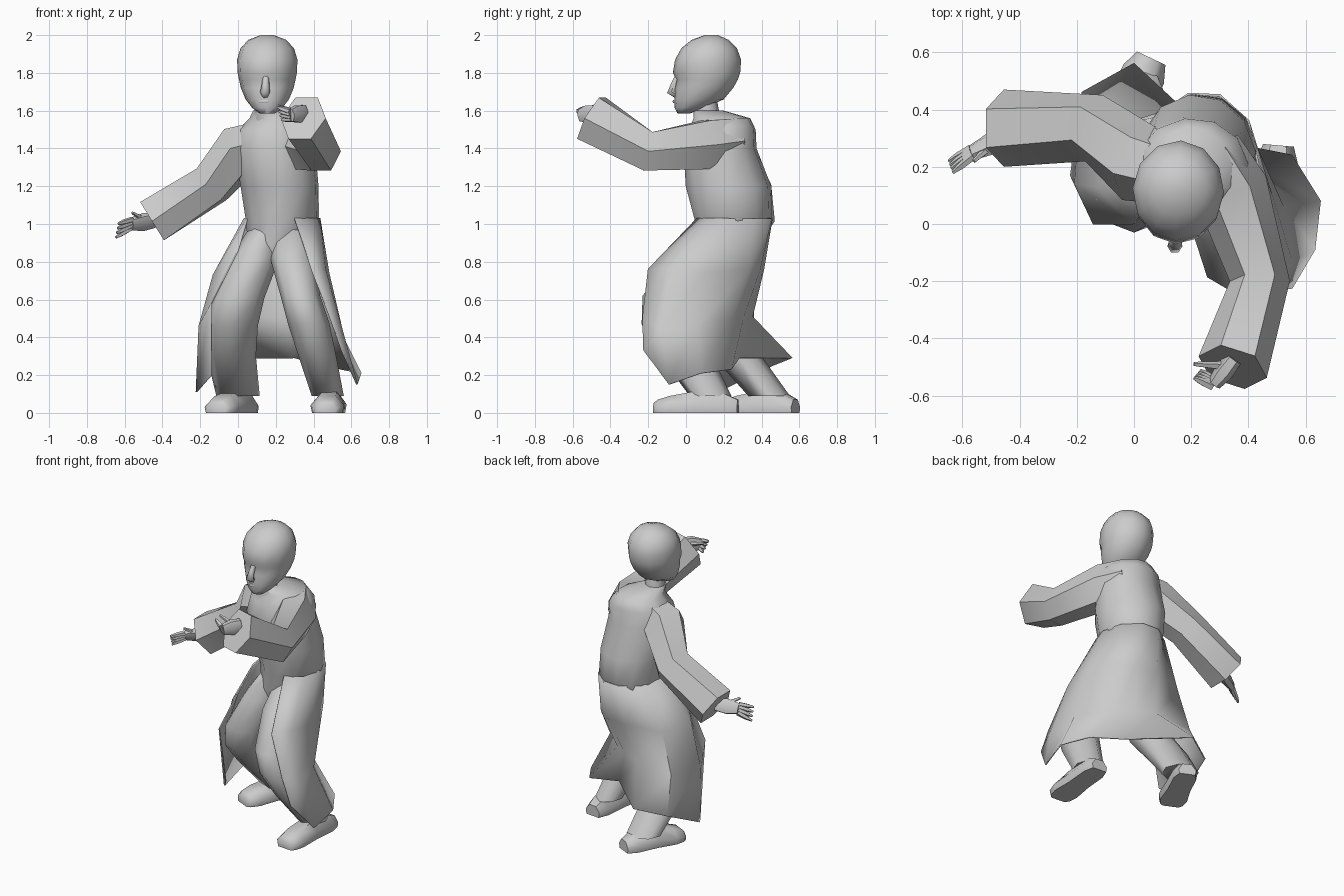
import bpy, bmesh, math
from mathutils import Vector

if "Cube" in bpy.data.objects:
    bpy.data.objects.remove(bpy.data.objects["Cube"], do_unlink=True)

GREY = bpy.data.materials.new("plain_grey")
GREY.use_nodes = True
GREY.diffuse_color = (.6, .6, .6, 1)
GREY.node_tree.nodes["Principled BSDF"].inputs["Base Color"].default_value = (.6, .6, .6, 1)


def finish(name, bm, angle):
    """Turn a bmesh into a shaded, coloured object."""
    bmesh.ops.recalc_face_normals(bm, faces=bm.faces)
    mesh = bpy.data.meshes.new(name)
    bm.to_mesh(mesh)
    bm.free()
    mesh.materials.append(GREY)
    obj = bpy.data.objects.new(name, mesh)
    bpy.context.collection.objects.link(obj)
    bpy.ops.object.select_all(action="DESELECT")
    obj.select_set(True)
    bpy.context.view_layer.objects.active = obj
    bpy.ops.object.shade_smooth_by_angle(angle=math.radians(angle))
    return obj


def loft(name, rows, closed=True, angle=60):
    """Skin rows of points; closed rows become a capped tube."""
    bm = bmesh.new()
    grid = [[bm.verts.new(p) for p in row] for row in rows]
    count = len(grid[0])
    for low, high in zip(grid, grid[1:]):
        for i in range(count if closed else count - 1):
            j = (i + 1) % count
            bm.faces.new((low[i], low[j], high[j], high[i]))
    if closed:
        bm.faces.new(grid[0])
        bm.faces.new(grid[-1])
    return finish(name, bm, angle)


def ring(center, u, v, sides):
    turn = 2 * math.pi / sides
    return [Vector(center) + u * math.cos(i * turn) + v * math.sin(i * turn) for i in range(sides)]


def flat_rings(name, sections, sides, twist=0, angle=60):
    """Stack level ellipses given as x, y, z, half width, half depth."""
    c, s = math.cos(twist), math.sin(twist)
    return loft(name, [ring((x, y, z), Vector((c, s, 0)) * rx, Vector((-s, c, 0)) * ry, sides)
                       for x, y, z, rx, ry in sections], angle=angle)


def tube(name, path, radii, sides=8, squash=1, up=(0, 0, 1), angle=60):
    """Sweep an ellipse along a path; squash scales it along the up direction."""
    pts = [Vector(p) for p in path]
    rows = []
    for i, p in enumerate(pts):
        t = (pts[min(i + 1, len(pts) - 1)] - pts[max(i - 1, 0)]).normalized()
        side = t.cross(Vector(up)).normalized()
        rows.append(ring(p, side * radii[i], side.cross(t) * radii[i] * squash, sides))
    return loft(name, rows, angle=angle)


# Torso, with the back bent forward, and the neck
flat_rings("torso", [
    (.16, .2, .8, .06, .13), (.19, .22, .91, .14, .17), (.235, .25, 1.02, .195, .205),
    (.22, .225, 1.2, .208, .228), (.195, .18, 1.4, .215, .195), (.2, .19, 1.5, .2, .18),
    (.2, .19, 1.56, .14, .15), (.15, .12, 1.6, .07, .08)], 12, .12)
flat_rings("neck", [(.15, .12, 1.54, .065, .065), (.15, .1, 1.68, .06, .06)], 8)

# Head, as level slices with front, back and half width
slices = [(1.585, -.045, .02, .04), (1.615, -.06, .1, .08), (1.66, -.062, .2, .115),
          (1.72, -.06, .25, .14), (1.765, -.052, .275, .15), (1.8, -.07, .287, .157),
          (1.87, -.058, .292, .16), (1.93, -.025, .27, .142), (1.975, .03, .225, .1), (2, .1, .17, .035)]
flat_rings("head", [(.155, (f + b) / 2, z, w, (b - f) / 2) for z, f, b, w in slices], 12, -.05)
tube("nose", [(.148, -.04, 1.79), (.146, -.062, 1.74), (.143, -.078, 1.7), (.145, -.045, 1.68)],
     [.016, .02, .026, .02], 6, up=(0, 1, 0))
tube("mouth", [(.105, -.04, 1.648), (.143, -.062, 1.648), (.18, -.04, 1.648)], [.006, .01, .006], 6)

# Sleeves, sharply bent at the elbow and wide at the cuff
tube("right_sleeve", [(.18, .18, 1.45), (.02, .21, 1.4), (-.14, .335, 1.21), (-.455, .335, 1.015)],
     [.12, .14, .12, .135], 6, 1.02, angle=50)
tube("left_sleeve", [(.26, .25, 1.44), (.34, .12, 1.42), (.44, -.2, 1.385), (.345, -.5, 1.56)],
     [.12, .13, .105, .125], 6, 1.15, angle=50)


def hand(name, wrist, knuckles, tips, spread, thumb):
    """Flat palm with four fingers fanned along spread and a thumb."""
    wrist, knuckles, tips, spread = map(Vector, (wrist, knuckles, tips, spread))
    tube(name + "_palm", [wrist, wrist.lerp(knuckles, .5), knuckles], [.03, .035, .025], 6, 1.5, spread)
    for i in range(4):
        off = spread * (i - 1.5)
        base, tip = knuckles + off * .7, tips + off * 1.1
        tube(name + "_finger", [base, base.lerp(tip, .6), tip], [.016, .014, .007], 5)
    tube(name + "_thumb", [wrist.lerp(knuckles, .3), thumb], [.018, .008], 5)


hand("right_hand", (-.44, .31, 1.02), (-.565, .25, 1), (-.64, .2, .965), (.004, -.012, .022), (-.56, .22, 1.06))
hand("left_hand", (.35, -.47, 1.59), (.28, -.56, 1.575), (.22, -.525, 1.585), (-.006, -.008, .02), (.21, -.49, 1.625))

# Trouser legs, bent at the knee, with level hems over the shoes
flat_rings("right_leg", [
    (.0, .44, .09, .115, .11), (-.035, .27, .3, .13, .13), (-.03, .14, .46, .135, .14),
    (.0, .1, .61, .14, .13), (.09, .16, .82, .13, .14), (.16, .22, .98, .1, .14)], 8)
flat_rings("left_leg", [
    (.475, .13, .09, .085, .11), (.42, .0, .3, .1, .14), (.375, -.09, .47, .11, .145),
    (.33, -.08, .62, .105, .15), (.29, .07, .82, .12, .14), (.29, .22, .98, .11, .14)], 8)


# Shoes, lofted from heel to toe with flat soles
def shoe(name, heel, toe, width):
    heel, toe = Vector((*heel, 0)), Vector((*toe, 0))
    across = (toe - heel).cross(Vector((0, 0, 1))).normalized() * width
    rows = []
    for t, w, h in ((0, .6, .07), (.15, .85, .1), (.5, .85, .115), (.8, 1, .09), (.95, .85, .07), (1, .6, .05)):
        p = heel.lerp(toe, t)
        rows.append([p + across * (w * k) + Vector((0, 0, h * f))
                     for k, f in ((-.9, 0), (-1, .45), (-.5, 1), (.5, 1), (1, .45), (.9, 0))])
    loft(name, rows, angle=50)


shoe("right_shoe", (.06, .58), (-.115, .21), .092)
shoe("left_shoe", (.505, .275), (.465, -.17), .09)

# Coat skirt, open in front and tucked in behind the knees above a flared tail:
# fold lines from waist to hem, right edge round to left edge
folds = [
    [(.05, .09, 1.03), (0, .0, .86), (-.14, .0, .58), (-.14, .07, .2)],
    [(.035, .2, 1.03), (-.13, .13, .73), (-.205, .14, .46), (-.22, .17, .11)],
    [(.07, .37, 1.03), (-.06, .34, .74), (-.14, .36, .48), (-.18, .46, .25)],
    [(.19, .455, 1.03), (.16, .41, .76), (.12, .35, .51), (0, .56, .29)],
    [(.3, .45, 1.03), (.31, .39, .76), (.24, .3, .5), (.3, .28, .29)],
    [(.4, .36, 1.03), (.4, .33, .76), (.34, .24, .5), (.55, .24, .23)],
    [(.432, .22, 1.03), (.48, .1, .74), (.52, .06, .47), (.65, .08, .21)],
    [(.4, .12, 1.03), (.46, -.08, .76), (.55, -.13, .44), (.63, -.09, .15)],
    [(.3, .06, 1.03), (.39, -.2, .76), (.49, -.23, .5), (.55, -.225, .33)]]
skirt = loft("coat_skirt", folds, closed=False)
shell = skirt.modifiers.new("thickness", "SOLIDIFY")
shell.thickness = .008
shell.offset = 0
